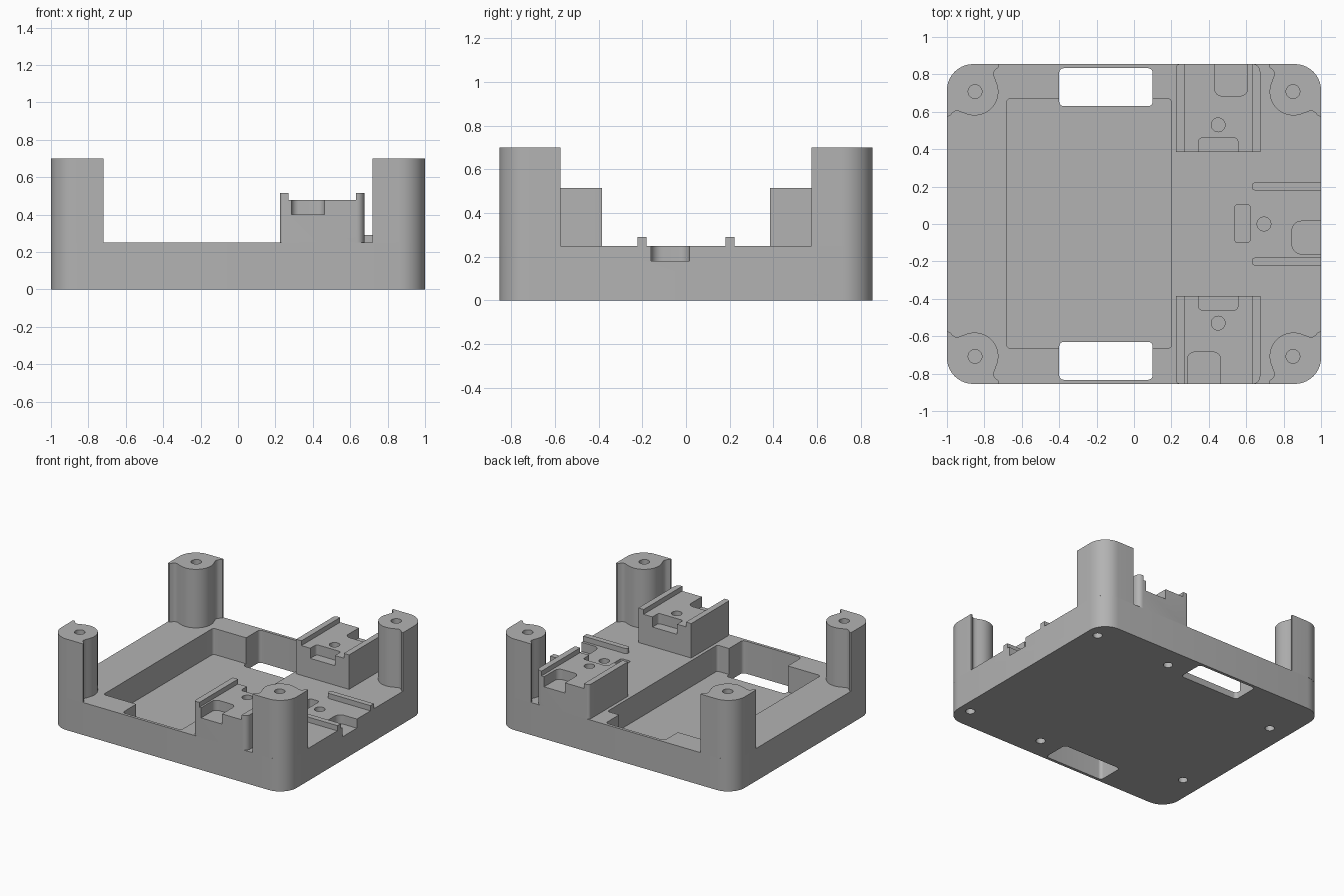
import bpy, bmesh, math

if "Cube" in bpy.data.objects:
    bpy.data.objects.remove(bpy.data.objects["Cube"], do_unlink=True)

grey = bpy.data.materials.new("plain grey")
grey.use_nodes = True
grey.diffuse_color = (0.45, 0.45, 0.45, 1)
grey.node_tree.nodes["Principled BSDF"].inputs["Base Color"].default_value = (0.45, 0.45, 0.45, 1)

HALF_Y = 0.855   # half depth of the plate
TOP = 0.25       # plate thickness


def arc(cx, cy, r, a0, a1, n=8):
    return [(cx + r * math.cos(math.radians(a0 + (a1 - a0) * i / n)),
             cy + r * math.sin(math.radians(a0 + (a1 - a0) * i / n))) for i in range(n + 1)]


def rounded(x0, x1, y0, y1, front_left=0, front_right=0, back_right=0, back_left=0):
    """Rectangle outline with a radius for each corner."""
    pts = []
    for x, y, sx, sy, r, a in ((x0, y0, 1, 1, front_left, 180), (x1, y0, -1, 1, front_right, 270),
                               (x1, y1, -1, -1, back_right, 0), (x0, y1, 1, -1, back_left, 90)):
        pts += arc(x + sx * r, y + sy * r, r, a, a + 90) if r else [(x, y)]
    return pts


def even(x0, x1, y0, y1, r):
    return rounded(x0, x1, y0, y1, r, r, r, r)


def prism(name, pts, z0, z1):
    """Upright solid from an outline."""
    bm = bmesh.new()
    face = bm.faces.new([bm.verts.new((x, y, z0)) for x, y in pts])
    up = bmesh.ops.extrude_face_region(bm, geom=[face])["geom"]
    bmesh.ops.translate(bm, vec=(0, 0, z1 - z0), verts=[v for v in up if isinstance(v, bmesh.types.BMVert)])
    bmesh.ops.recalc_face_normals(bm, faces=bm.faces)
    mesh = bpy.data.meshes.new(name)
    bm.to_mesh(mesh)
    bm.free()
    mesh.materials.append(grey)
    obj = bpy.data.objects.new(name, mesh)
    bpy.context.collection.objects.link(obj)
    return obj


def activate(obj):
    bpy.ops.object.select_all(action='DESELECT')
    obj.select_set(True)
    bpy.context.view_layer.objects.active = obj


def cut(obj, pts, z0, z1):
    """Remove a prism from a solid."""
    tool = prism("cutter", pts, z0, z1)
    tool.hide_render = True
    mod = obj.modifiers.new("cut", 'BOOLEAN')
    mod.operation, mod.solver, mod.object = 'DIFFERENCE', 'EXACT', tool
    activate(obj)
    bpy.ops.object.modifier_apply(modifier=mod.name)
    bpy.data.objects.remove(tool, do_unlink=True)


def drill(obj, x, y, z0, z1, r=0.037):
    cut(obj, arc(x, y, r, 0, 345, 23), z0, z1)


def finish(obj):
    activate(obj)
    bpy.ops.object.shade_smooth_by_angle(angle=math.radians(35))


# Base plate with its large pocket
plate = prism("base_plate", even(-1, 1, -HALF_Y, HALF_Y, 0.14), 0, TOP)
cut(plate, even(-0.68, 0.2, -0.665, 0.67, 0.02), 0.05, 0.5)
# Slots through the plate
for s in (-1, 1):
    y0, y1 = sorted((s * 0.63, s * 0.833))
    cut(plate, even(-0.4, 0.1, y0, y1, 0.025), -0.1, 0.5)
# Side notch, short recess and centre hole
cut(plate, rounded(0.845, 1.1, -0.16, 0.015, front_left=0.05, back_left=0.05), 0.18, 0.5)
cut(plate, even(0.54, 0.62, -0.1, 0.105, 0.015), 0.18, 0.5)
drill(plate, 0.695, 0, 0.1, 0.5)
# Blind holes in the underside
for x, y in ((0.91, 0.69), (0.27, 0.69), (-0.84, 0.47)):
    for s in (-1, 1):
        drill(plate, x, s * y, -0.1, 0.1, 0.033)
finish(plate)

# Corner posts: half the outline measured inward from the corner, mirrored on the diagonal
half = arc(0.14, 0.14, 0.14, 225, 270, 5) + [(0.28, 0), (0.278, 0.015), (0.26, 0.03), (0.25, 0.045),
                                            (0.25, 0.06), (0.258, 0.08)]
half += arc(0.15, 0.148, 0.125, -22, 45, 8)
outline = half + [(v, u) for u, v in reversed(half[1:-1])]
for sx, side in ((-1, "right"), (1, "left")):
    for sy, end in ((-1, "front"), (1, "back")):
        post = prism(f"{end}_{side}_post", [(sx * (1 - u), sy * (HALF_Y - v)) for u, v in outline], TOP, 0.7)
        drill(post, sx * 0.85, sy * 0.708, 0.4, 0.8)
        finish(post)

# Raised saddles with two rails, an outer pocket, an inner notch and a hole
for s, end, px in ((-1, "front", 0.285), (1, "back", 0.43)):
    def flip(pts):
        return [(x, s * y) for x, y in pts]
    saddle = prism(end + "_saddle", flip(rounded(0.225, 0.675, 0.385, HALF_Y,
                                                 back_right=0.04, back_left=0.02)), TOP, 0.515)
    cut(saddle, flip(rounded(0.27, 0.63, 0.2, 1)), 0.478, 0.6)
    cut(saddle, flip(rounded(px, px + 0.178, 0.685, 1, front_left=0.04, front_right=0.04)), 0.4, 0.6)
    cut(saddle, flip(rounded(0.345, 0.555, 0.2, 0.46, back_right=0.02, back_left=0.02)), 0.4, 0.6)
    drill(saddle, 0.45, s * 0.53, 0.3, 0.6)
    finish(saddle)

# Low guide rails beside the side notch
for s, end in ((-1, "front"), (1, "back")):
    y0, y1 = sorted((s * 0.18, s * 0.222))
    finish(prism(end + "_guide_rail", rounded(0.63, 1, y0, y1, front_left=0.018, back_left=0.018), TOP, 0.29))

bpy.ops.object.select_all(action='DESELECT')
